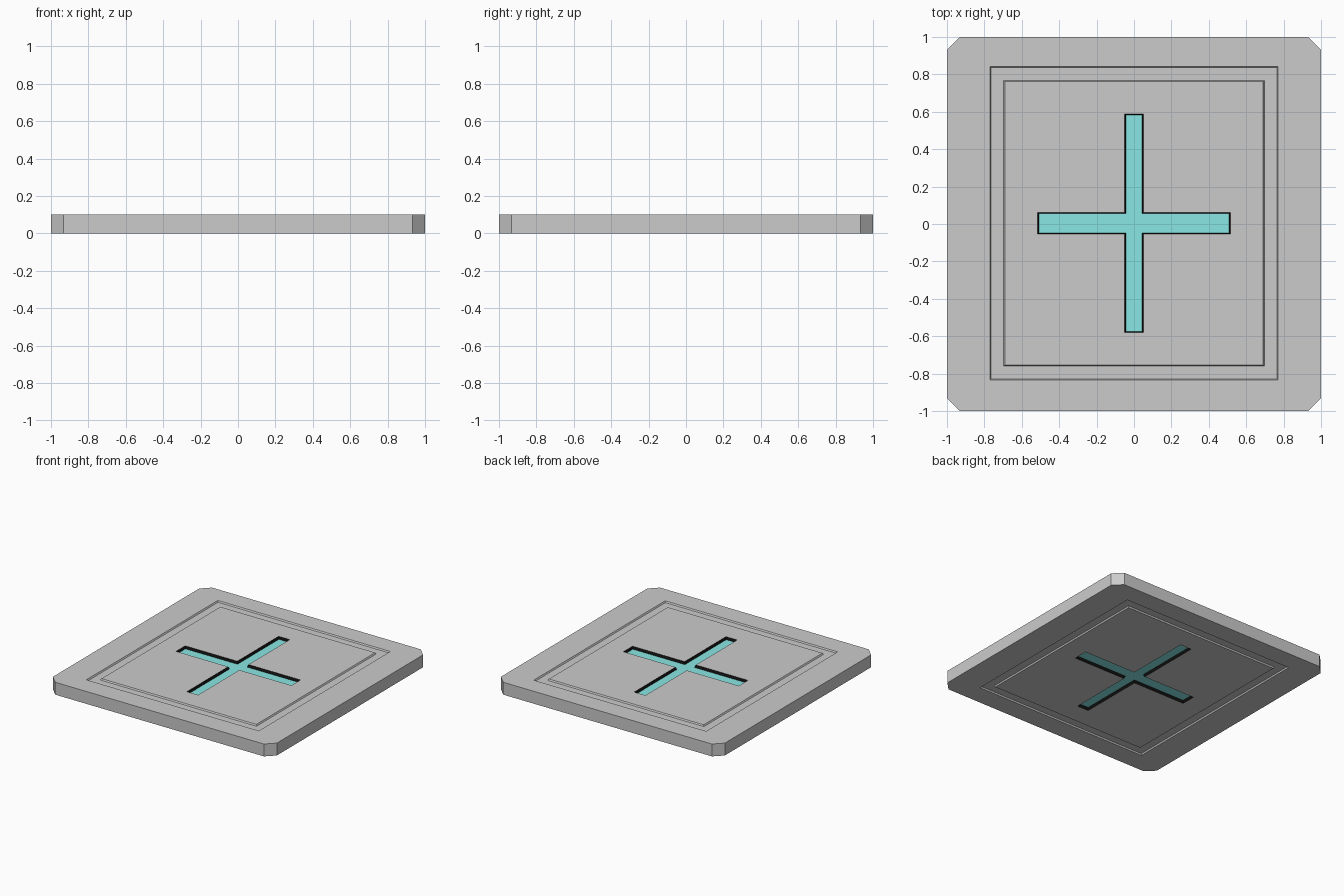
import bpy, bmesh

if "Cube" in bpy.data.objects:
    bpy.data.objects.remove(bpy.data.objects["Cube"])

H = 0.10          # tile thickness
YC = 0.004        # the inlay pattern sits slightly off centre in y


def rect(x, y):
    return [(-x, YC - y), (x, YC - y), (x, YC + y), (-x, YC + y)]


def cross(ax, aw, by, bw):
    # ax/aw: half length and half width along x, by/bw: along y
    q = [(ax, -aw), (ax, aw), (bw, aw), (bw, by), (-bw, by), (-bw, aw),
         (-ax, aw), (-ax, -aw), (-bw, -aw), (-bw, -by), (bw, -by), (bw, -aw)]
    return [(x, y + YC) for x, y in q]


def octagon(s, c):
    k = s - c
    return [(-k, -s), (k, -s), (s, -k), (s, k), (k, s), (-k, s), (-s, k), (-s, -k)]


bm = bmesh.new()


def loop(points, z):
    return [bm.verts.new((x, y, z)) for x, y in points]


def bridge(a, b, mat=0):
    n = len(a)
    for i in range(n):
        j = (i + 1) % n
        bm.faces.new((a[i], a[j], b[j], b[i])).material_index = mat


def fill_between(a, b):
    # flat region with a hole
    edges = []
    for ring in (a, b):
        for i in range(len(ring)):
            pair = (ring[i], ring[(i + 1) % len(ring)])
            edges.append(bm.edges.get(pair) or bm.edges.new(pair))
    bmesh.ops.triangle_fill(bm, use_beauty=True, use_dissolve=False, edges=edges)


def decorated_face(z, inward):
    rim = loop(octagon(1.0, 0.068), z)
    # shallow frame groove with sloped walls
    g = z + inward * 0.011
    outer_top, outer_low = loop(rect(0.770, 0.838), z), loop(rect(0.764, 0.832), g)
    inner_low, inner_top = loop(rect(0.697, 0.764), g), loop(rect(0.691, 0.758), z)
    bridge(outer_top, outer_low)
    bridge(outer_low, inner_low)
    bridge(inner_low, inner_top)
    # sunken cross: black walls, teal floor
    c_top = loop(cross(0.515, 0.058, 0.585, 0.050), z)
    c_low = loop(cross(0.508, 0.051, 0.578, 0.043), z + inward * 0.02)
    bridge(c_top, c_low, 1)
    bm.faces.new(c_low).material_index = 2
    # flat border and centre panel
    fill_between(rim, outer_top)
    fill_between(inner_top, c_top)
    return rim


# both faces of the tile carry the pattern, joined by the side walls
bridge(decorated_face(0, 1), decorated_face(H, -1))
bmesh.ops.recalc_face_normals(bm, faces=bm.faces[:])

mesh = bpy.data.meshes.new("tile")
bm.to_mesh(mesh)
bm.free()
mesh.materials.append(None)
for name, col in (("black", (0.005, 0.005, 0.005, 1)), ("teal", (0.25, 0.8, 0.78, 1))):
    m = bpy.data.materials.new(name)
    m.diffuse_color = col
    m.use_nodes = True
    m.node_tree.nodes["Principled BSDF"].inputs["Base Color"].default_value = m.diffuse_color
    mesh.materials.append(m)
bpy.context.collection.objects.link(bpy.data.objects.new("tile", mesh))
